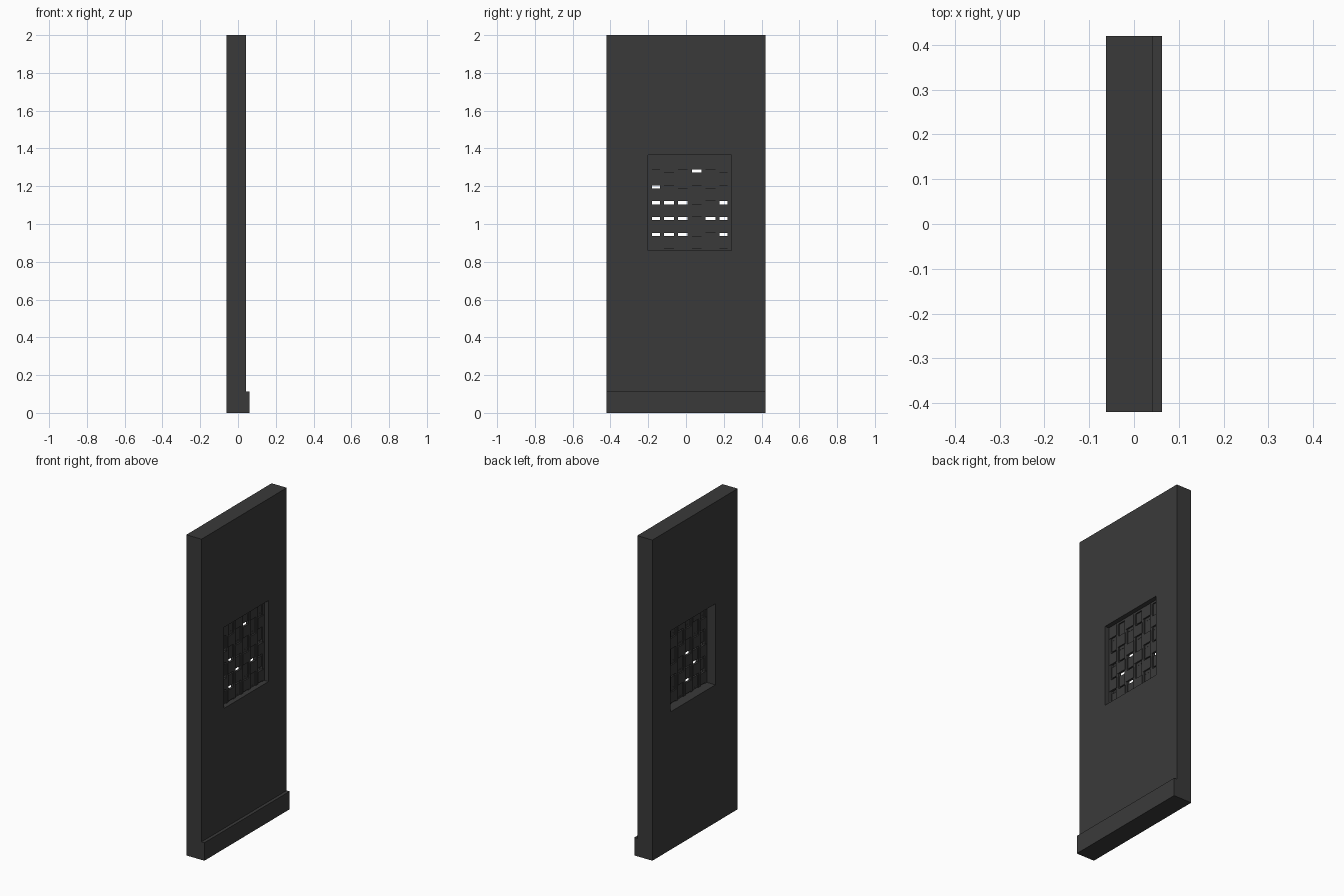
import bpy

cube = bpy.data.objects.get("Cube")
if cube:
    bpy.data.objects.remove(cube, do_unlink=True)

charcoal = bpy.data.materials.new("charcoal")
charcoal.use_nodes = True
charcoal.diffuse_color = (0.042, 0.042, 0.042, 1)
charcoal.node_tree.nodes["Principled BSDF"].inputs["Base Color"].default_value = (0.042, 0.042, 0.042, 1)


def box(name, x0, x1, y0, y1, z0, z1):
    """Box given by its limits on each axis."""
    bpy.ops.mesh.primitive_cube_add(size=1)
    ob = bpy.context.object
    ob.name = name
    ob.location = ((x0 + x1) / 2, (y0 + y1) / 2, (z0 + z1) / 2)
    ob.scale = (x1 - x0, y1 - y0, z1 - z0)
    bpy.ops.object.transform_apply(location=True, rotation=False, scale=True)
    ob.data.materials.append(charcoal)
    return ob


# Overall limits
BACK, FACE, KICK = -0.062, 0.042, 0.062
HALF = 0.42
Y0, Y1, Z0, Z1 = -0.2, 0.24, 0.86, 1.365

# Door leaf with a window opening
leaf = box("door_leaf", BACK, FACE, -HALF, HALF, 0, 2)
cutter = box("window_cutter", BACK - 0.1, FACE + 0.1, Y0, Y1, Z0, Z1)
mod = leaf.modifiers.new("window", "BOOLEAN")
mod.operation = "DIFFERENCE"
mod.solver = "EXACT"
mod.object = cutter
bpy.context.view_layer.objects.active = leaf
bpy.ops.object.modifier_apply(modifier=mod.name)
bpy.data.objects.remove(cutter, do_unlink=True)

# Kick plate along the foot of the leaf
box("kick_plate", FACE, KICK, -HALF, HALF, 0, 0.112)

# Woven grille, set nearer the kick plate side
COUNT = 6
MID, STEP = 0.005, 0.005
dy, dz = (Y1 - Y0) / COUNT, (Z1 - Z0) / COUNT
parts = []
for i in range(1, COUNT):
    y = Y0 + i * dy
    parts.append(box("grille_upright", MID - 0.009, MID + 0.009, y - 0.011, y + 0.011, Z0, Z1))
for i in range(COUNT):
    for j in range(COUNT):
        y, z = Y0 + i * dy, Z0 + j * dz
        # Strips pass over and under in turn
        x = MID + (STEP if (i + j) % 2 else -STEP)
        parts.append(box("grille_strip", x - 0.007, x + 0.007,
                         y + 0.004, y + dy - 0.004, z + 0.008, z + dz - 0.008))
        # Some of the slots between the rows are closed
        is_open = i in (0, 1, 2, 5) and 0 < j < 4 or (i, j) in ((0, 4), (3, 5), (4, 2))
        if not is_open:
            parts.append(box("slot_filler", MID - 0.003, MID + 0.003,
                             y, y + dy, z - (0.01 if j else 0), z + 0.01))
# Rails closing the top and side edges
parts.append(box("grille_rail", MID - 0.009, MID + 0.009, Y0, Y1, Z1 - 0.012, Z1))
for y in (Y0, Y1 - 0.02):
    parts.append(box("grille_stile", MID - 0.009, MID + 0.009, y, y + 0.02, Z0, Z1))

bpy.ops.object.select_all(action="DESELECT")
for part in parts:
    part.select_set(True)
bpy.context.view_layer.objects.active = parts[0]
bpy.ops.object.join()
bpy.context.object.name = "window_grille"
